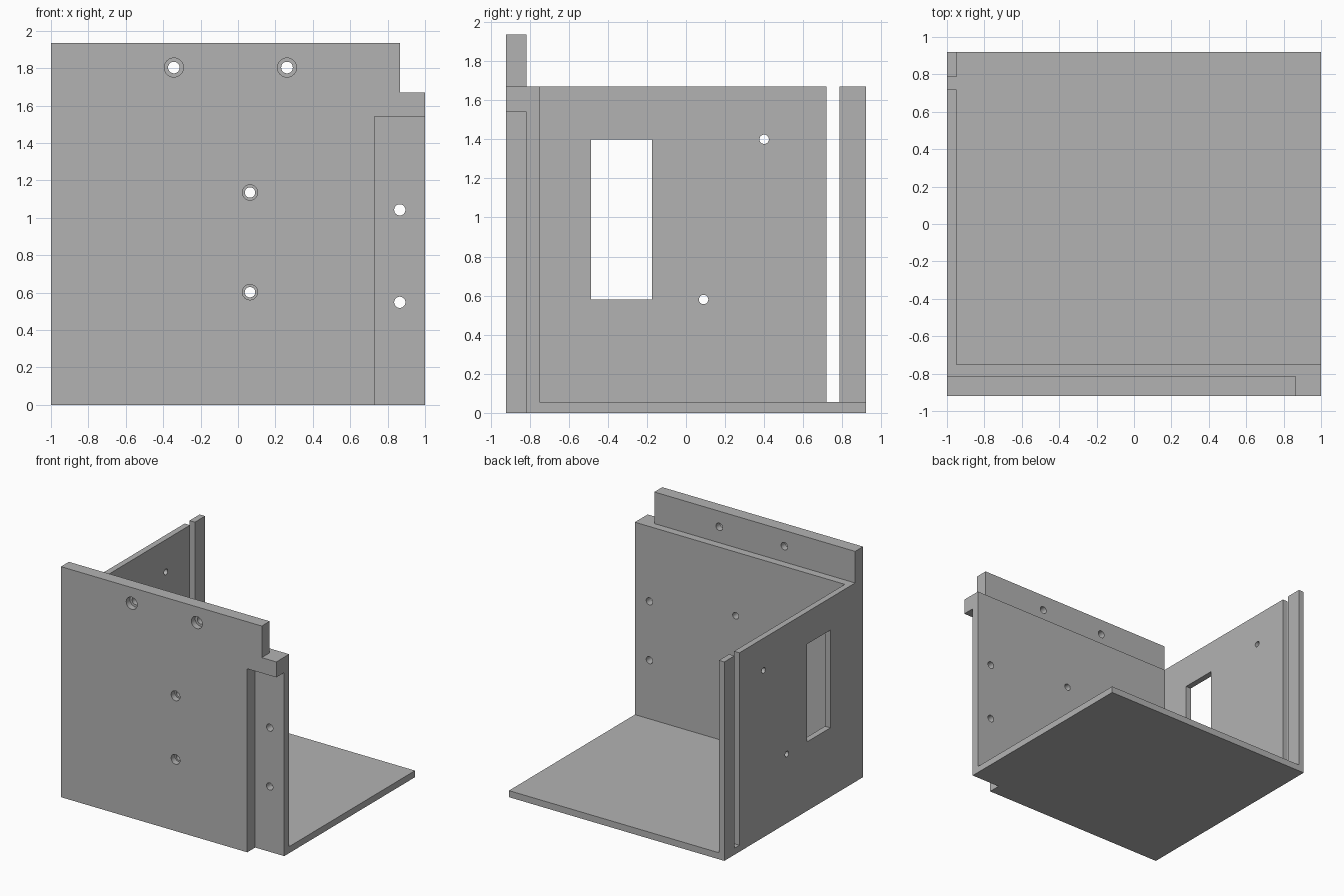
import bpy, math

if "Cube" in bpy.data.objects:
    bpy.data.objects.remove(bpy.data.objects["Cube"])

grey = bpy.data.materials.new("plain_grey")
grey.diffuse_color = (0.45, 0.45, 0.45, 1)
grey.use_nodes = True
grey.node_tree.nodes["Principled BSDF"].inputs["Base Color"].default_value = grey.diffuse_color


def box(name, x0, x1, y0, y1, z0, z1):
    bpy.ops.mesh.primitive_cube_add(size=1)
    ob = bpy.context.object
    ob.name = name
    for v in ob.data.vertices:
        v.co = (x1 if v.co.x > 0 else x0,
                y1 if v.co.y > 0 else y0,
                z1 if v.co.z > 0 else z0)
    return ob


def rod(name, axis, a, b, z, r, start, end):
    """Cylinder along x or y; a is the other horizontal coordinate."""
    mid = (start + end) / 2
    loc = (mid, a, z) if axis == "x" else (a, mid, z)
    rot = (0, math.pi / 2, 0) if axis == "x" else (math.pi / 2, 0, 0)
    bpy.ops.mesh.primitive_cylinder_add(vertices=b, radius=r, depth=end - start,
                                        location=loc, rotation=rot)
    bpy.context.object.name = name
    return bpy.context.object


def cut(target, cutter):
    mod = target.modifiers.new("cut", "BOOLEAN")
    mod.operation, mod.solver, mod.object = "DIFFERENCE", "EXACT", cutter
    bpy.context.view_layer.objects.active = target
    bpy.ops.object.modifier_apply(modifier=mod.name)
    bpy.data.objects.remove(cutter)


# Whole bracket carved from one block
bracket = box("corner_bracket", -1, 1, -0.92, 0.92, 0, 1.935)
bracket.data.materials.append(grey)

carvings = {
    "inside_space": (-0.95, 2, -0.75, 2, 0.055, 3),
    "above_walls": (-2, 2, -0.815, 2, 1.67, 3),
    "top_flange_end": (0.865, 2, -2, 0, 1.67, 3),
    "front_corner_recess": (0.73, 2, -2, -0.815, -1, 1.54),
    "side_slot": (-2, -0.5, 0.72, 0.785, 0.055, 3),
    "side_window": (-2, -0.5, -0.485, -0.175, 0.58, 1.40),
}
for name, dims in carvings.items():
    cut(bracket, box(name, *dims))

# Front wall holes: x, z, radius, counterbore radius
for x, z, r, bore in [(-0.343, 1.803, 0.031, 0.051), (0.262, 1.803, 0.031, 0.051),
                      (0.064, 1.135, 0.028, 0.041), (0.064, 0.602, 0.028, 0.041),
                      (0.865, 1.042, 0.03, 0), (0.865, 0.548, 0.03, 0)]:
    cut(bracket, rod("screw_hole", "y", x, 32, z, r, -1.2, -0.6))
    if bore:
        cut(bracket, rod("screw_head_bore", "y", x, 32, z, bore, -1.2, -0.87))

# Side wall holes
for y, z in [(0.40, 1.40), (0.09, 0.58)]:
    cut(bracket, rod("side_hole", "x", y, 32, z, 0.024, -1.2, -0.8))

bpy.ops.object.select_all(action="DESELECT")
bracket.select_set(True)
bpy.context.view_layer.objects.active = bracket
bpy.ops.object.shade_smooth_by_angle(angle=math.radians(30))
